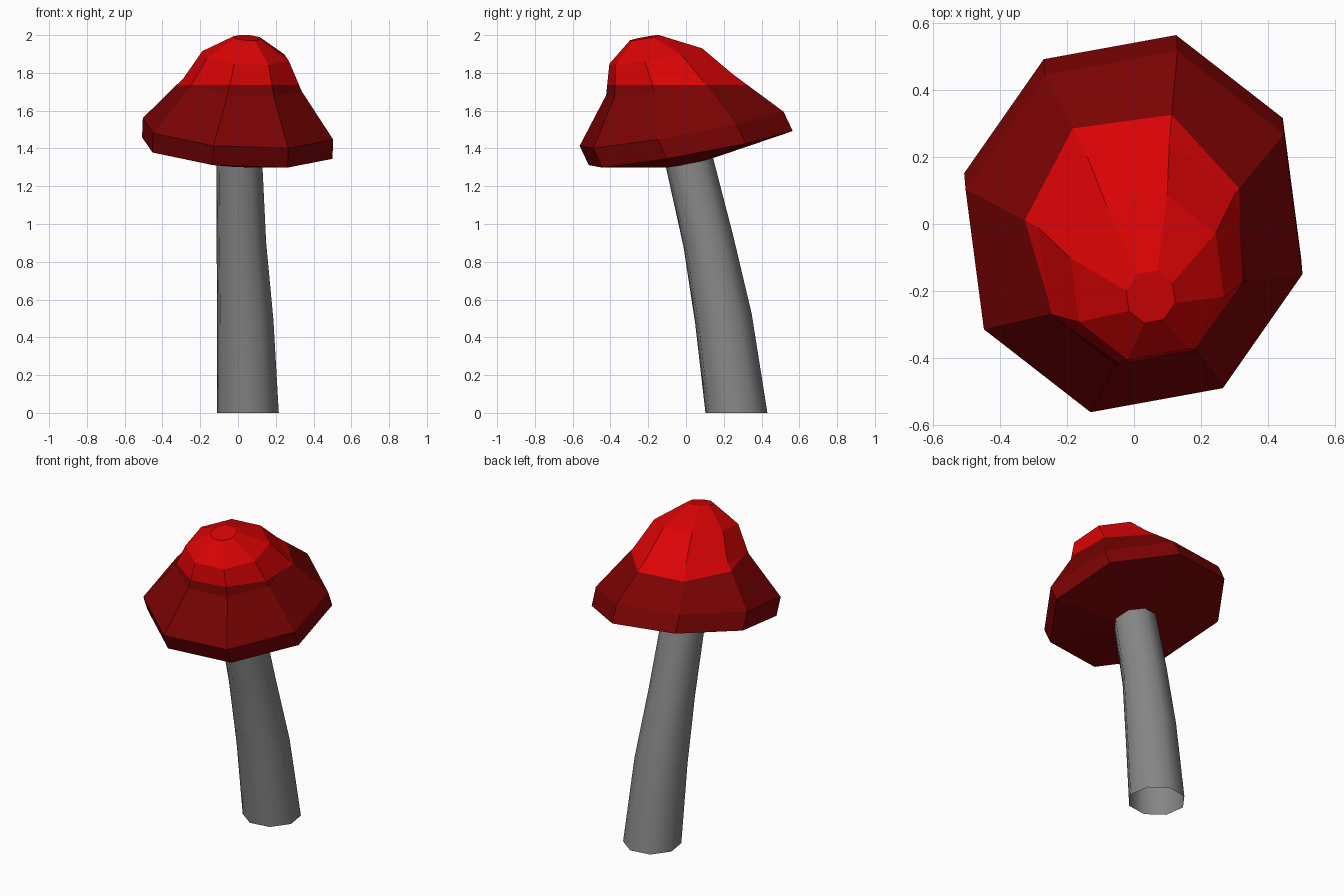
import bpy, bmesh, math
from mathutils import Vector

if "Cube" in bpy.data.objects:
    bpy.data.objects.remove(bpy.data.objects["Cube"])


def material(name, rgb):
    m = bpy.data.materials.new(name)
    m.diffuse_color = (*rgb, 1)
    m.use_nodes = True
    m.node_tree.nodes["Principled BSDF"].inputs["Base Color"].default_value = m.diffuse_color
    return m


bright_red = material("bright red", (0.7, 0.001, 0.0015))
dark_red = material("dark red", (0.2, 0.0008, 0.001))
grey = material("stem grey", (0.24, 0.24, 0.24))


def loft(bm, rings):
    """Join consecutive rings of points with quads."""
    loops = [[bm.verts.new(p) for p in ring] for ring in rings]
    for a, b in zip(loops, loops[1:]):
        n = len(a)
        for i in range(n):
            j = (i + 1) % n
            bm.faces.new((a[i], a[j], b[j], b[i]))
    return loops


def finish(bm, name, mats):
    me = bpy.data.meshes.new(name)
    bm.to_mesh(me)
    bm.free()
    for m in mats:
        me.materials.append(m)
    ob = bpy.data.objects.new(name, me)
    bpy.context.collection.objects.link(ob)
    return ob


# Cap: tilted, uneven octagon scaled and stepped upwards
half = [(-0.13, -0.54), (0.266, -0.468), (0.504, -0.127), (0.449, 0.292)]
octagon = half + [(-x, -y) for x, y in half]


def cap_ring(cx, cy, cz, s):
    return [Vector((cx + x * s, cy + y * s, cz + s * (0.183 * y - 0.067 * x)))
            for x, y in octagon]


bm = bmesh.new()
loops = loft(bm, [
    cap_ring(-0.004, 0.025, 1.402, 1.0),    # lower rim
    cap_ring(0.0, -0.023, 1.504, 1.0),      # upper rim
    cap_ring(0.025, -0.088, 1.738, 0.62),
    cap_ring(0.04, -0.16, 1.889, 0.455),
    cap_ring(0.05, -0.218, 1.986, 0.145),   # crown
])
bm.faces.new(loops[-1])
# Underside bulges down to a centre point inside the stem
under = bm.verts.new((0.0, 0.0, 1.30))
rim = loops[0]
for i in range(8):
    bm.faces.new((under, rim[(i + 1) % 8], rim[i]))
# Level cut separating the two reds
split = 1.735
bmesh.ops.bisect_plane(bm, geom=bm.verts[:] + bm.edges[:] + bm.faces[:],
                       plane_co=(0, 0, split), plane_no=(0, 0, 1))
for f in bm.faces:
    f.material_index = 0 if f.calc_center_median().z > split else 1
bmesh.ops.recalc_face_normals(bm, faces=bm.faces[:])
finish(bm, "cap", [bright_red, dark_red])


# Stem: curved tapering octagonal tube, open at the foot
def stem_ring(cx, cy, cz, r, tilt):
    pts = []
    for i in range(8):
        a = math.radians(-104 + 45 * i)
        x, y = r * math.cos(a), r * math.sin(a)
        pts.append(Vector((cx + x, cy + y, cz + tilt * y)))
    return pts


bm = bmesh.new()
loft(bm, [
    stem_ring(0.052, 0.267, 0.0, 0.169, 0.0),
    stem_ring(0.038, 0.198, 0.50, 0.154, 0.18),
    stem_ring(0.018, 0.118, 0.91, 0.135, 0.24),
    stem_ring(0.006, 0.010, 1.36, 0.125, 0.30),
])
stem = finish(bm, "stem", [grey])
for p in stem.data.polygons:
    p.use_smooth = True
